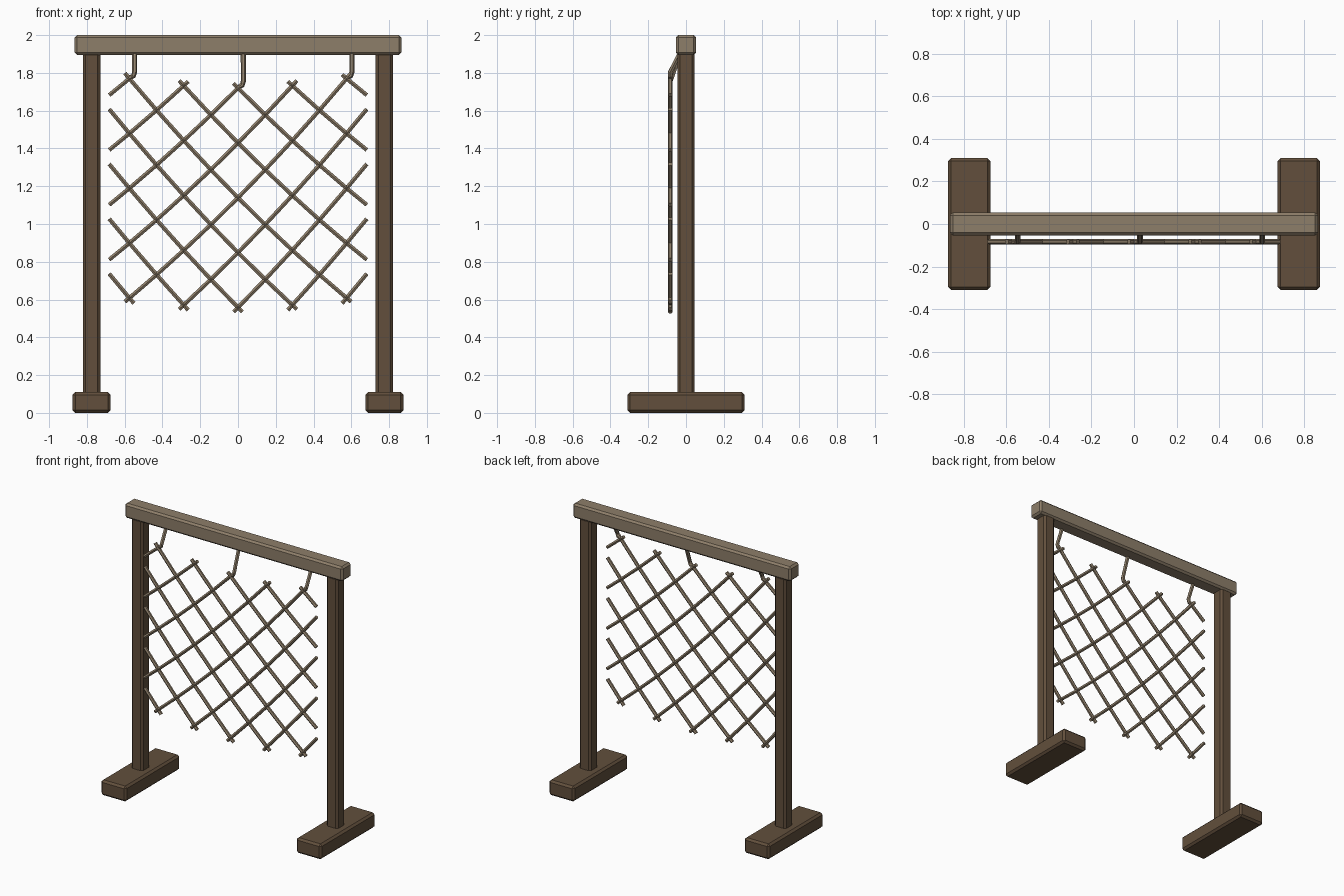
import bpy
import bmesh
from mathutils import Vector

cube = bpy.data.objects.get("Cube")
if cube:
    bpy.data.objects.remove(cube, do_unlink=True)


def material(name, rgb):
    m = bpy.data.materials.new(name)
    m.use_nodes = True
    m.diffuse_color = (*rgb, 1)
    m.node_tree.nodes["Principled BSDF"].inputs["Base Color"].default_value = (*rgb, 1)
    return m


dark_wood = material("dark wood", (0.122, 0.078, 0.045))
pale_wood = material("pale weathered wood", (0.27, 0.21, 0.143))


def timber(name, size, centre, mat, bevel):
    """Chamfered wooden block."""
    bm = bmesh.new()
    bmesh.ops.create_cube(bm, size=1)
    bmesh.ops.scale(bm, vec=size, verts=bm.verts)
    bmesh.ops.bevel(bm, geom=bm.edges[:], offset=bevel, segments=1, affect='EDGES')
    mesh = bpy.data.meshes.new(name)
    bm.to_mesh(mesh)
    bm.free()
    mesh.materials.append(mat)
    ob = bpy.data.objects.new(name, mesh)
    ob.location = centre
    bpy.context.collection.objects.link(ob)


def ropes(name, paths, radius):
    """Faceted round ropes along straight-segment paths, as one mesh."""
    curve = bpy.data.curves.new(name, 'CURVE')
    curve.dimensions = '3D'
    curve.bevel_depth = radius
    curve.bevel_resolution = 1
    curve.use_fill_caps = True
    curve.materials.append(pale_wood)
    for path in paths:
        spline = curve.splines.new('POLY')
        spline.points.add(len(path) - 1)
        spline.use_smooth = False
        for point, co in zip(spline.points, path):
            point.co = (*co, 1)
    ob = bpy.data.objects.new(name, curve)
    bpy.context.collection.objects.link(ob)
    bpy.ops.object.select_all(action='DESELECT')
    ob.select_set(True)
    bpy.context.view_layer.objects.active = ob
    bpy.ops.object.convert(target='MESH')


# Frame
for side, x in (("left", 0.775), ("right", -0.775)):
    timber(side + "_foot", (0.2, 0.62, 0.11), (x, 0, 0.055), dark_wood, 0.014)
    timber(side + "_post", (0.092, 0.09, 1.84), (x, 0, 0.99), dark_wood, 0.014)
timber("top_beam", (1.73, 0.108, 0.105), (0, 0, 1.9475), pale_wood, 0.013)

# Sagging diamond net
CELL = 0.2875
NET_Y = -0.083
EDGE = 0.682
TIP = 0.024


def top_edge(x):
    return 1.72 + 0.05 * (x / (2 * CELL)) ** 2


def strand(start, side):
    first = max(-EDGE, start - TIP)
    last = min(EDGE, start + 4 * CELL + TIP)
    knots = [i * CELL / 2 for i in range(-6, 7)]
    xs = [first] + [k for k in knots if first + 0.01 < k < last - 0.01] + [last]
    return [Vector((side * x, NET_Y, top_edge(x) - 1.01 * (x - start))) for x in xs]


for name, side in (("net_falling_strands", 1), ("net_rising_strands", -1)):
    ropes(name, [strand(i * CELL, side) for i in range(-6, 3)], 0.0125)

# Ties from the beam to the net
ties = []
for x in (-2 * CELL, 0, 2 * CELL):
    z = top_edge(x)
    ties.append([Vector((x + 0.028, -0.025, 1.92)),
                 Vector((x + 0.028, NET_Y, z + 0.035)),
                 Vector((x + 0.022, NET_Y, z + 0.015)),
                 Vector((x - 0.005, NET_Y, z))])
ropes("net_ties", ties, 0.0135)
